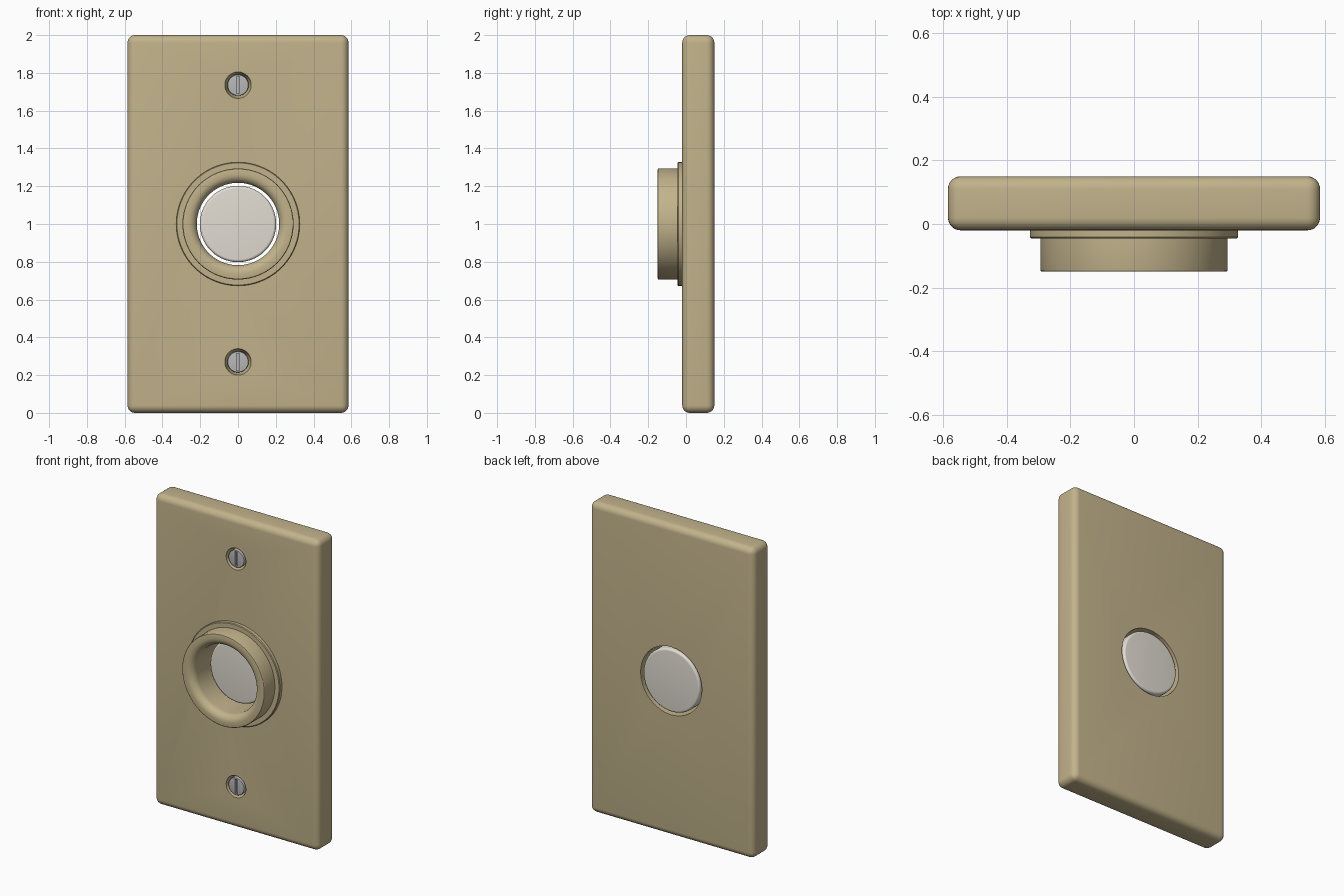
import bpy, bmesh, math
from mathutils import Matrix, Vector

if "Cube" in bpy.data.objects:
    bpy.data.objects.remove(bpy.data.objects["Cube"])

SEG = 96
CENTRE_Z = 1.0
SCREW_Z = (0.27, 1.735)


def material(name, rgb):
    m = bpy.data.materials.new(name)
    m.diffuse_color = (*rgb, 1)
    m.use_nodes = True
    m.node_tree.nodes["Principled BSDF"].inputs["Base Color"].default_value = m.diffuse_color
    return m


tan = material("tan", (0.54, 0.45, 0.26))
cream = material("cream", (0.76, 0.72, 0.65))
steel = material("steel", (0.48, 0.48, 0.48))


def add_object(name, bm, mat=None):
    bmesh.ops.recalc_face_normals(bm, faces=bm.faces)
    me = bpy.data.meshes.new(name)
    bm.to_mesh(me)
    bm.free()
    ob = bpy.data.objects.new(name, me)
    bpy.context.collection.objects.link(ob)
    if mat:
        me.materials.append(mat)
    return ob


def lathe(name, profile, z, mat=None, closed=False):
    """Spin (radius, y) points about the y axis at height z."""
    bm = bmesh.new()
    verts = [bm.verts.new((r, y, z)) for r, y in profile]
    edges = [bm.edges.new(p) for p in zip(verts, verts[1:])]
    if closed:
        edges.append(bm.edges.new((verts[-1], verts[0])))
    bmesh.ops.spin(bm, geom=verts + edges, cent=(0, 0, z), axis=(0, 1, 0),
                   angle=math.tau, steps=SEG, use_merge=False)
    bmesh.ops.remove_doubles(bm, verts=bm.verts, dist=1e-5)
    return add_object(name, bm, mat)


def box(name, size, centre, mat=None):
    bm = bmesh.new()
    bmesh.ops.create_cube(bm, size=1, matrix=Matrix.Translation(
        centre) @ Matrix.Diagonal((*size, 1)))
    return add_object(name, bm, mat)


def arc(cx, cy, r, a0, a1, n=6):
    return [(cx + r * math.cos(math.radians(a0 + (a1 - a0) * i / n)),
             cy + r * math.sin(math.radians(a0 + (a1 - a0) * i / n)))
            for i in range(n + 1)]


def cut(ob, cutter):
    mod = ob.modifiers.new("cut", 'BOOLEAN')
    mod.operation, mod.solver, mod.object = 'DIFFERENCE', 'EXACT', cutter
    cutter.hide_render = True
    bpy.context.view_layer.objects.active = ob
    bpy.ops.object.modifier_apply(modifier=mod.name)
    bpy.data.objects.remove(cutter)


def smooth(ob):
    bpy.ops.object.select_all(action='DESELECT')
    ob.select_set(True)
    bpy.context.view_layer.objects.active = ob
    bpy.ops.object.shade_smooth_by_angle(angle=math.radians(30))


# wall plate with rounded edges
plate = box("wall_plate", (1.17, 0.17, 2.0), Vector((0, 0.065, 1)), tan)
bev = plate.modifiers.new("bevel", 'BEVEL')
bev.width, bev.segments = 0.04, 6
bpy.context.view_layer.objects.active = plate
bpy.ops.object.modifier_apply(modifier=bev.name)

# through hole for the button
cut(plate, lathe("hole_cutter", [(0, -0.3), (0.218, -0.3), (0.218, 0.3), (0, 0.3)], CENTRE_Z))

# stepped collar: flange, raised ring, rounded mouth
collar = lathe("button_collar",
               [(0.218, -0.015), (0.327, -0.015), (0.327, -0.041), (0.323, -0.045), (0.294, -0.045)]
               + arc(0.288, -0.144, 0.006, 0, -90, 3)
               + arc(0.263, -0.105, 0.045, -90, -180, 8), CENTRE_Z, tan, closed=True)

# push button filling the hole, flush at the back
button = lathe("push_button",
               [(0, 0.0)] + arc(0.187, 0.015, 0.015, -90, 0)
               + arc(0.187, 0.135, 0.015, 0, 90) + [(0, 0.15)], CENTRE_Z, cream)

# slotted screws in countersunk holes
screws = []
for label, z in zip(("lower", "upper"), SCREW_Z):
    cut(plate, lathe("sink_cutter", [(0, -0.1), (0.07, -0.1), (0.07, -0.02), (0.055, 0.02), (0, 0.02)], z))
    head = lathe(label + "_screw",
                 [(0, -0.018)] + arc(0.052, -0.014, 0.004, -90, 0, 3)
                 + [(0.056, 0.022), (0, 0.022)], z, steel)
    cut(head, box("slot_cutter", (0.016, 0.03, 0.09), Vector((0, -0.02, z))))
    screws.append(head)

for ob in [plate, collar, button] + screws:
    smooth(ob)
